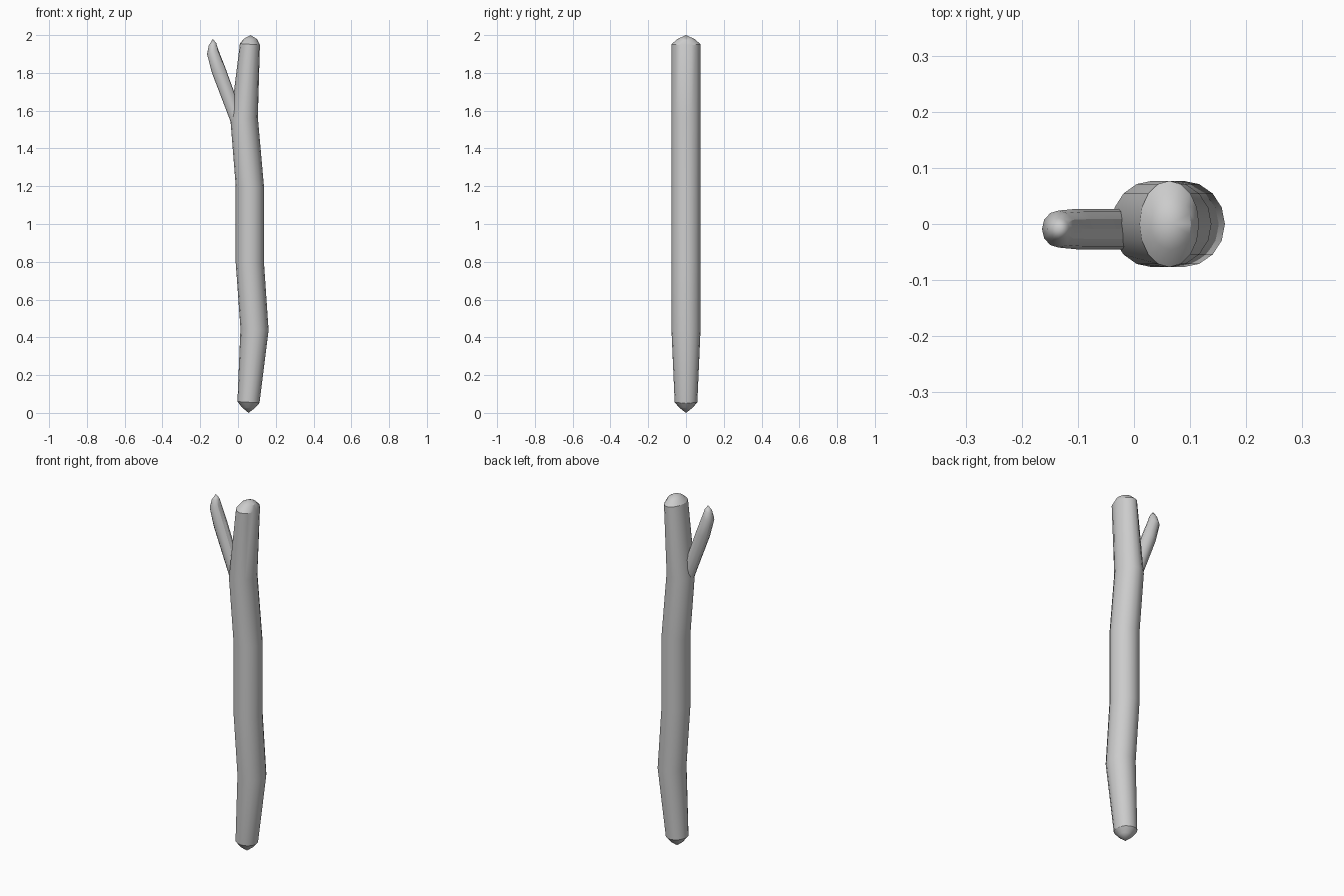
import bpy, bmesh, math

if "Cube" in bpy.data.objects:
    bpy.data.objects.remove(bpy.data.objects["Cube"])


def tube(name, rings, start, end, sides, yc):
    """Loft elliptical rings. Ring = (left x, left z, right x, right z, y radius)."""
    bm = bmesh.new()
    loops = []
    for lx, lz, rx, rz, ry in rings:
        cx, cz, hx, hz = (lx + rx) / 2, (lz + rz) / 2, (rx - lx) / 2, (rz - lz) / 2
        loop = []
        for i in range(sides):
            a = 2 * math.pi * i / sides
            loop.append(bm.verts.new((cx + hx * math.cos(a), yc + ry * math.sin(a),
                                      cz + hz * math.cos(a))))
        loops.append(loop)
    for a, b in zip(loops, loops[1:]):
        for i in range(sides):
            j = (i + 1) % sides
            bm.faces.new((a[i], a[j], b[j], b[i]))
    # pointed ends
    for tip, loop in ((start, loops[0]), (end, loops[-1])):
        v = bm.verts.new((tip[0], yc, tip[1]))
        for i in range(sides):
            bm.faces.new((loop[i], loop[(i + 1) % sides], v))
    bmesh.ops.recalc_face_normals(bm, faces=bm.faces)
    mesh = bpy.data.meshes.new(name)
    bm.to_mesh(mesh)
    bm.free()
    obj = bpy.data.objects.new(name, mesh)
    bpy.context.collection.objects.link(obj)
    bpy.context.view_layer.objects.active = obj
    obj.select_set(True)
    bpy.ops.object.shade_smooth_by_angle(angle=math.radians(30))
    obj.select_set(False)
    return obj


# Main crooked stick with domed ends
tube("stick", [
    (0.022, 0.028, 0.092, 0.028, 0.036),
    (-0.003, 0.06, 0.114, 0.053, 0.060),
    (0.013, 0.447, 0.162, 0.437, 0.077),
    (-0.012, 0.793, 0.138, 0.789, 0.077),
    (-0.012, 1.20, 0.138, 1.192, 0.077),
    (-0.04, 1.55, 0.105, 1.565, 0.077),
    (0.010, 1.955, 0.116, 1.948, 0.077),
    (0.030, 1.98, 0.102, 1.978, 0.046),
], (0.056, 0.0), (0.066, 2.0), 16, 0.0)

# Side twig, rooted inside the stick
tube("twig", [
    (-0.010, 1.465, 0.055, 1.49, 0.036),
    (-0.138, 1.80, -0.068, 1.83, 0.036),
    (-0.164, 1.90, -0.105, 1.924, 0.033),
    (-0.155, 1.945, -0.115, 1.957, 0.020),
], (0.035, 1.45), (-0.133, 1.98), 12, -0.009)
